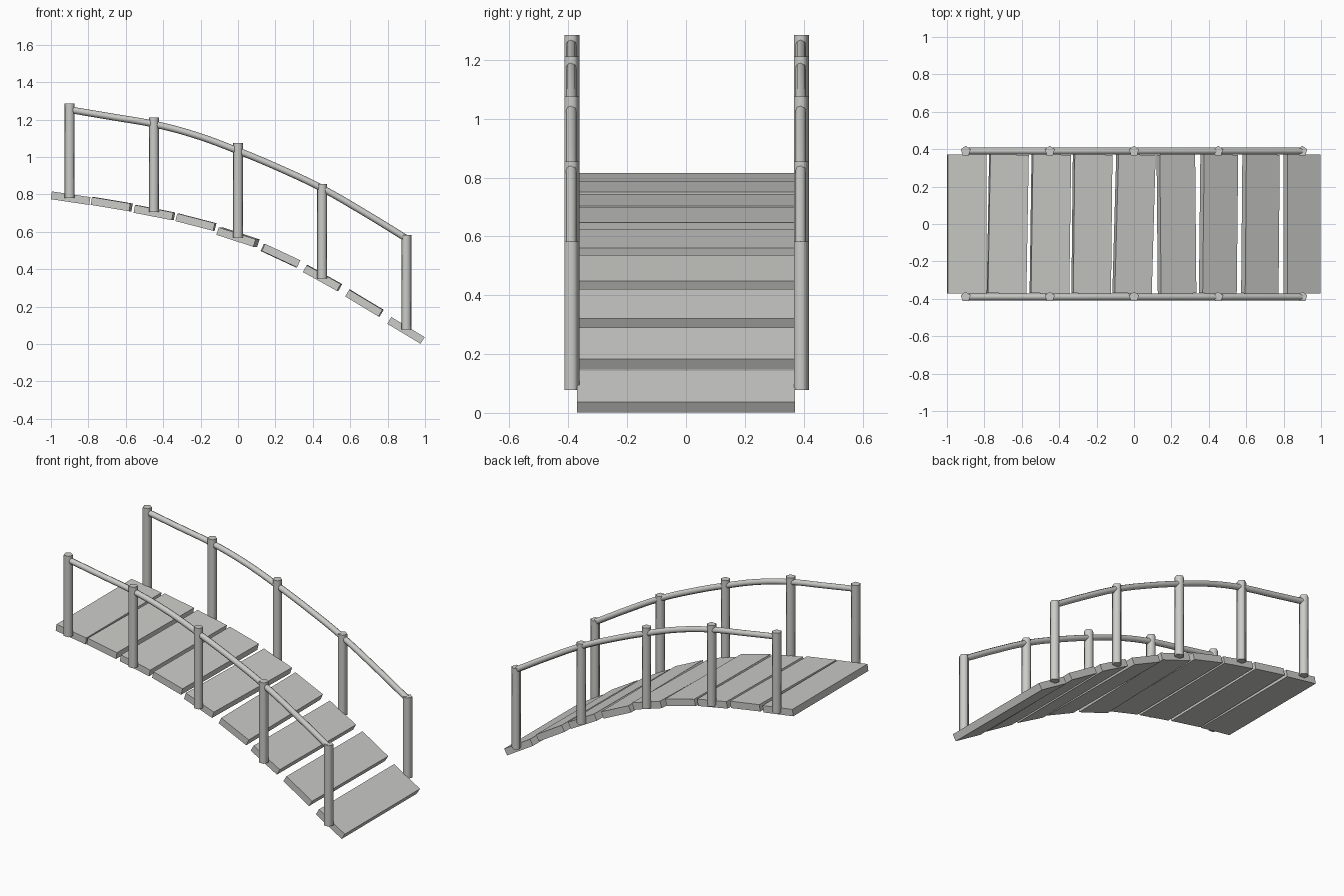
import bpy
from math import radians

cube = bpy.data.objects.get("Cube")
if cube:
    bpy.data.objects.remove(cube, do_unlink=True)

# One weathered grey for the whole bridge
grey = bpy.data.materials.new("weathered_grey")
grey.use_nodes = True
color = (0.6, 0.6, 0.58, 1.0)
grey.diffuse_color = color
grey.node_tree.nodes["Principled BSDF"].inputs["Base Color"].default_value = color

PLANK_SIZE = (0.208, 0.742, 0.042)
POST_HEIGHT = 0.505
POST_Y = 0.39


def finish(obj, name):
    obj.name = name
    obj.data.materials.append(grey)
    return obj


def add_plank(index, x, z, pitch, yaw):
    bpy.ops.mesh.primitive_cube_add(
        size=1, location=(x, 0, z),
        rotation=(0, radians(pitch), radians(yaw)))
    plank = finish(bpy.context.object, f"plank_{index}")
    plank.scale = PLANK_SIZE


def add_post(name, x, y, base):
    bpy.ops.mesh.primitive_cylinder_add(
        vertices=5, radius=0.028, depth=POST_HEIGHT,
        location=(x, y, base + POST_HEIGHT / 2))
    finish(bpy.context.object, name)
    bpy.ops.object.shade_smooth_by_angle(angle=radians(80))


def add_rail(name, y, path):
    curve = bpy.data.curves.new(name, "CURVE")
    curve.dimensions = "3D"
    curve.bevel_depth = 0.018
    curve.bevel_resolution = 2
    curve.resolution_u = 6
    curve.use_fill_caps = True
    spline = curve.splines.new("BEZIER")
    spline.bezier_points.add(len(path) - 1)
    for point, (x, z) in zip(spline.bezier_points, path):
        point.co = (x, y, z)
        point.handle_left_type = point.handle_right_type = "AUTO"
    rail = bpy.data.objects.new(name, curve)
    bpy.context.collection.objects.link(rail)
    bpy.ops.object.select_all(action="DESELECT")
    rail.select_set(True)
    bpy.context.view_layer.objects.active = rail
    bpy.ops.object.convert(target="MESH")
    finish(bpy.context.object, name)
    bpy.ops.object.shade_smooth_by_angle(angle=radians(60))


# Deck planks following the arch: x, z, pitch, yaw
planks = [
    (-0.895, 0.780, 8.5, 0),
    (-0.675, 0.748, 9.5, -1),
    (-0.447, 0.703, 11, -0.8),
    (-0.225, 0.652, 14.5, -0.6),
    (0.0, 0.572, 18, -1.6),
    (0.227, 0.473, 25, 0.5),
    (0.452, 0.353, 29, -0.6),
    (0.676, 0.219, 31, -0.5),
    (0.898, 0.073, 31, 0),
]
for i, plank in enumerate(planks, 1):
    add_plank(i, *plank)

# Posts and handrails on both sides
post_feet = [(-0.9, 0.78), (-0.45, 0.706), (0, 0.57), (0.45, 0.35), (0.9, 0.078)]
rail_path = [(-0.9, 1.253), (-0.675, 1.215), (-0.45, 1.176), (-0.227, 1.117),
             (0, 1.033), (0.227, 0.938), (0.45, 0.832), (0.675, 0.703),
             (0.9, 0.565)]
for side, y in (("left", -POST_Y), ("right", POST_Y)):
    side = "front" if y < 0 else "back"
    for i, (x, base) in enumerate(post_feet, 1):
        add_post(f"{side}_post_{i}", x, y, base)
    add_rail(f"{side}_handrail", y, rail_path)
